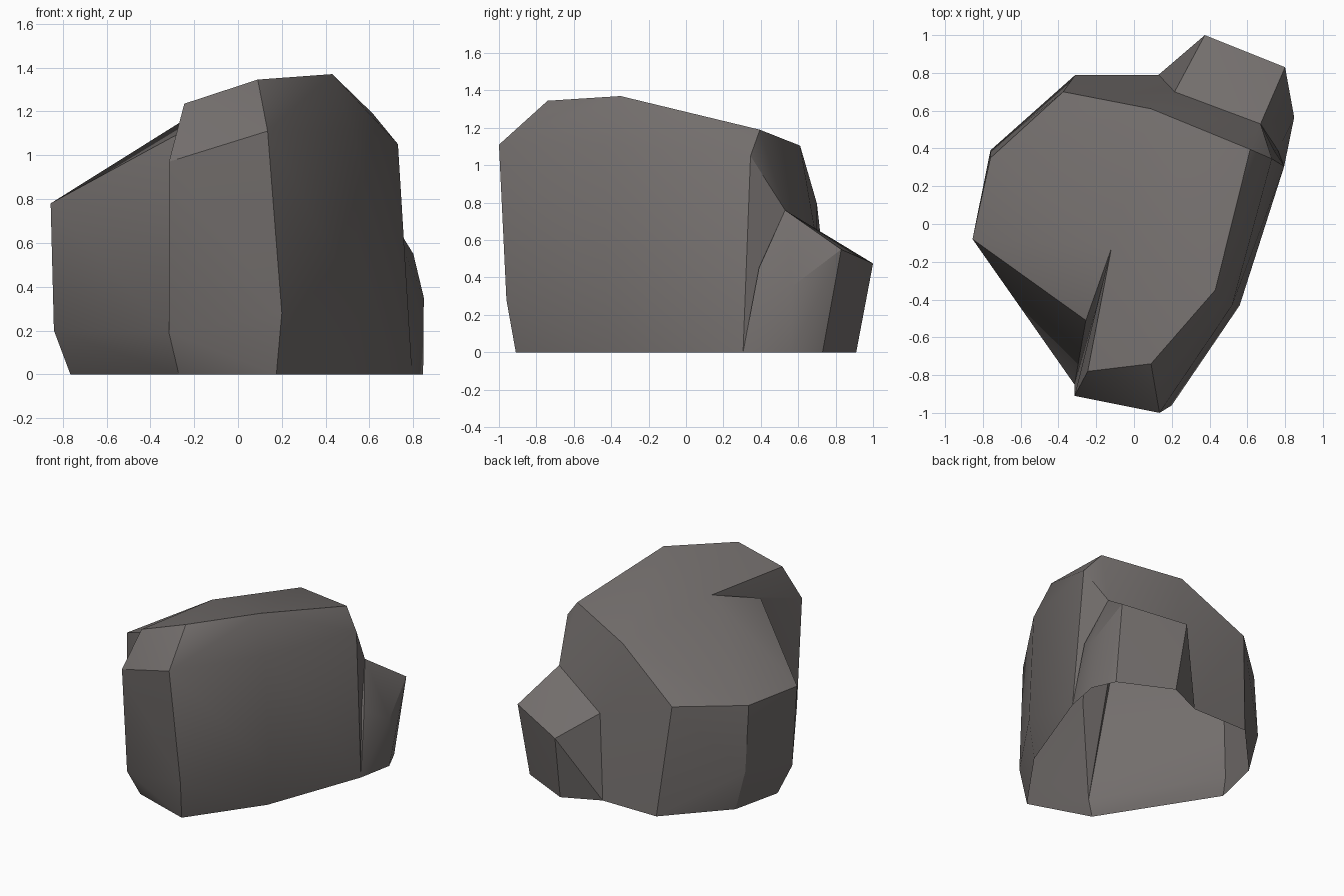
import bpy, bmesh, math

if "Cube" in bpy.data.objects:
    bpy.data.objects.remove(bpy.data.objects["Cube"])

stone = bpy.data.materials.new("warm grey stone")
stone.diffuse_color = (0.17, 0.155, 0.15, 1)
stone.use_nodes = True
stone.node_tree.nodes["Principled BSDF"].inputs["Base Color"].default_value = stone.diffuse_color


def chunk(name, points):
    """Convex stone chunk wrapped around a few corner points."""
    bm = bmesh.new()
    for p in points:
        bm.verts.new(p)
    out = bmesh.ops.convex_hull(bm, input=bm.verts[:])
    loose = {g for g in out["geom_interior"] + out["geom_unused"]
             if isinstance(g, bmesh.types.BMVert)}
    bmesh.ops.delete(bm, geom=list(loose), context='VERTS')
    bmesh.ops.recalc_face_normals(bm, faces=bm.faces[:])
    me = bpy.data.meshes.new(name)
    bm.to_mesh(me)
    bm.free()
    me.materials.append(stone)
    ob = bpy.data.objects.new(name, me)
    bpy.context.collection.objects.link(ob)
    return ob


# corners shared by the two large chunks
shared = [(-0.12, -0.13, 1.24), (0.09, 0.61, 1.105), (0.615, 0.395, 1.19),
          (0.73, 0.345, 1.05), (0.795, 0.305, 0), (0.13, 0.79, 0),
          (-0.315, -0.85, 0.19), (-0.27, -0.76, 0),
          (0.67, 0.53, 0.76), (0.215, 0.70, 0.59)]

# tall front and right chunk
rock = chunk("rock", shared + [
    (0.43, -0.35, 1.37), (0.09, -0.74, 1.345), (-0.245, -0.78, 1.235),
    (-0.315, -0.91, 0.97), (0.135, -1.0, 1.11), (0.2, -0.96, 0.28),
    (0.175, -0.91, 0), (0.52, -0.43, 1.11), (0.56, -0.43, 0.3),
    (0.53, -0.41, 0)])

# lower left and back chunk, its front slanting back from the tall one
left = chunk("left_chunk", shared + [
    (-0.255, -0.51, 1.107), (-0.855, -0.08, 0.78),
    (-0.84, -0.045, 0.2), (-0.765, 0.02, 0), (-0.76, 0.35, 0.775),
    (-0.76, 0.39, 0.3), (-0.68, 0.39, 0), (-0.375, 0.70, 0.795),
    (-0.31, 0.79, 0)])

# small block at the back right
block = chunk("small_block", [
    (0.67, 0.53, 0.76), (0.80, 0.83, 0.55), (0.375, 1.0, 0.475),
    (0.215, 0.70, 0.59), (0.848, 0.565, 0.35), (0.845, 0.565, 0),
    (0.77, 0.73, 0), (0.395, 0.91, 0), (0.13, 0.79, 0),
    (0.795, 0.305, 0), (0.762, 0.39, 0.45), (0.4, 0.4, 0), (0.4, 0.4, 0.5)])

# fuse everything into one rock
bpy.context.view_layer.objects.active = rock
rock.select_set(True)
for part in (left, block):
    mod = rock.modifiers.new("fuse", 'BOOLEAN')
    mod.operation, mod.solver, mod.object = 'UNION', 'EXACT', part
    bpy.ops.object.modifier_apply(modifier=mod.name)
    bpy.data.objects.remove(part)

# tidy the seams and leave the underside open
bm = bmesh.new()
bm.from_mesh(rock.data)
bmesh.ops.remove_doubles(bm, verts=bm.verts[:], dist=0.004)
bmesh.ops.dissolve_limit(bm, angle_limit=math.radians(1),
                         verts=bm.verts[:], edges=bm.edges[:])
under = [f for f in bm.faces if all(v.co.z < 0.01 for v in f.verts)]
bmesh.ops.delete(bm, geom=under, context='FACES')
bm.to_mesh(rock.data)
bm.free()
bpy.ops.object.shade_smooth_by_angle(angle=math.radians(28))
